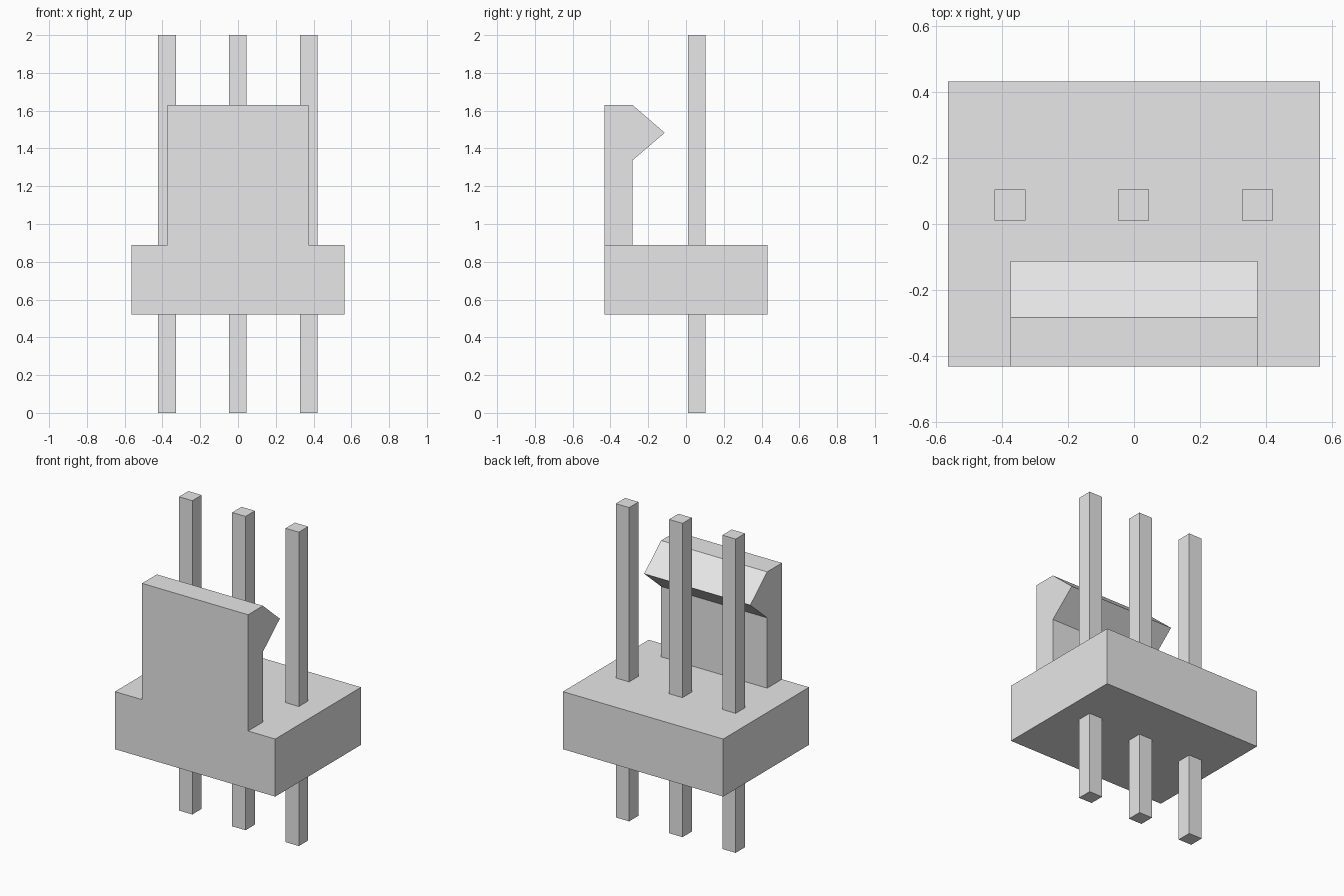
import bpy
import bmesh

cube = bpy.data.objects.get("Cube")
if cube:
    bpy.data.objects.remove(cube, do_unlink=True)

# Single plain grey
grey = bpy.data.materials.new("light_grey")
grey.use_nodes = True
colour = (0.8, 0.8, 0.8, 1)
grey.diffuse_color = colour
grey.node_tree.nodes["Principled BSDF"].inputs["Base Color"].default_value = colour


def extrude_profile(name, profile, x_min, x_max):
    """Extrude a (y, z) outline along x into a flat-shaded solid."""
    bm = bmesh.new()
    face = bm.faces.new([bm.verts.new((x_min, y, z)) for y, z in profile])
    result = bmesh.ops.extrude_face_region(bm, geom=[face])
    moved = [v for v in result["geom"] if isinstance(v, bmesh.types.BMVert)]
    bmesh.ops.translate(bm, verts=moved, vec=(x_max - x_min, 0, 0))
    bmesh.ops.recalc_face_normals(bm, faces=bm.faces)
    mesh = bpy.data.meshes.new(name)
    bm.to_mesh(mesh)
    bm.free()
    mesh.materials.append(grey)
    obj = bpy.data.objects.new(name, mesh)
    bpy.context.collection.objects.link(obj)
    return obj


def box(name, x, y, z):
    """Make a box from (min, max) ranges."""
    outline = [(y[0], z[0]), (y[1], z[0]), (y[1], z[1]), (y[0], z[1])]
    return extrude_profile(name, outline, *x)


front, floor, deck = -0.432, 0.522, 0.889

# Base block
box("base_block", (-0.565, 0.565), (front, -front), (floor, deck))

# Latch wall, with a pointed lip facing the pins
lip_root, top = -0.283, 1.63
extrude_profile(
    "latch_wall",
    [(front, deck), (lip_root, deck), (lip_root, 1.337),
     (-0.113, 1.483), (lip_root, top), (front, top)],
    -0.374, 0.374,
)

# Three square pins running through the base
half = 0.047
for name, x in (("right_pin", -0.376), ("middle_pin", -0.001), ("left_pin", 0.375)):
    box(name, (x - half, x + half), (0.01, 0.104), (0, 2))
